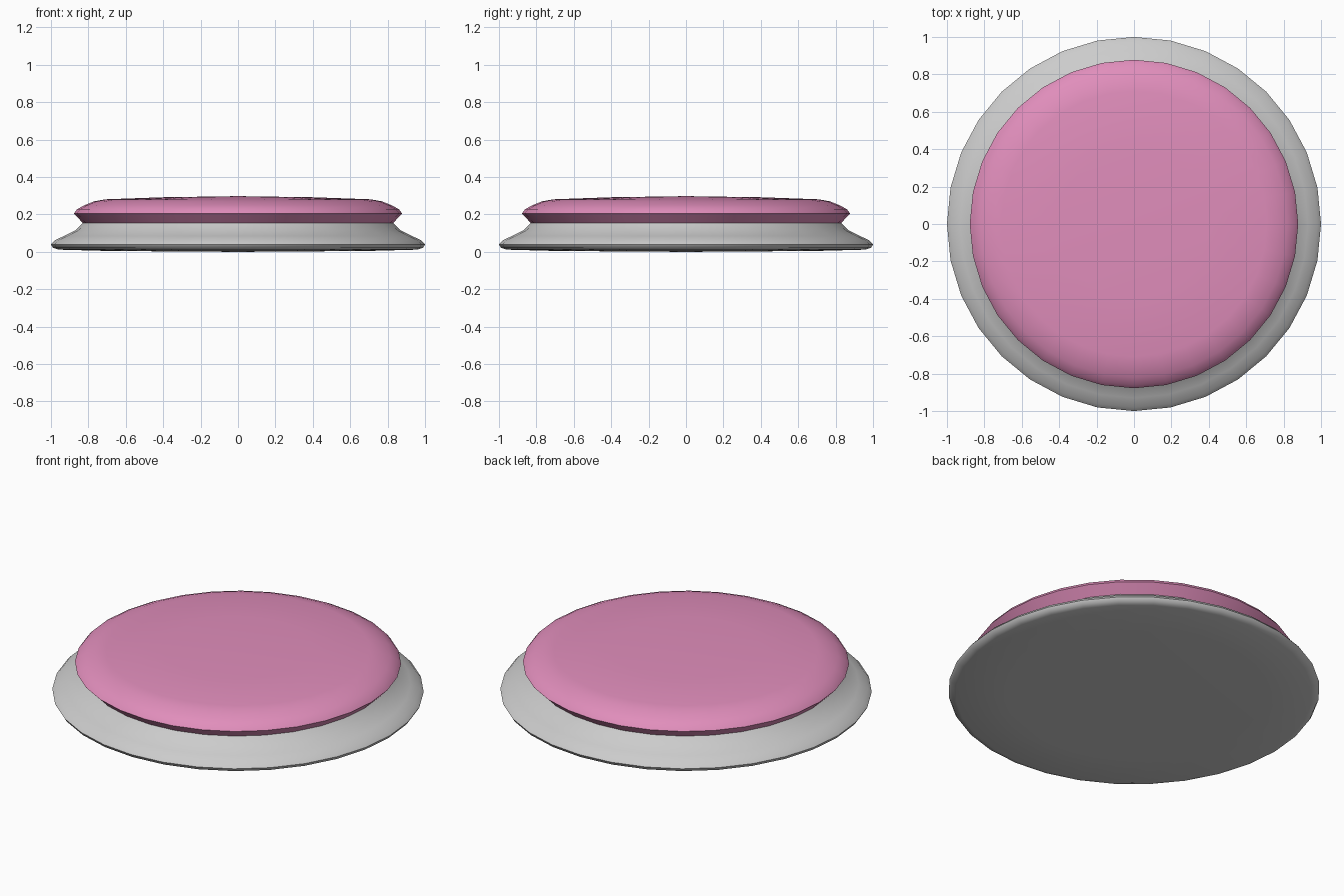
import bpy
import bmesh
from math import radians, tau

cube = bpy.data.objects.get("Cube")
if cube:
    bpy.data.objects.remove(cube, do_unlink=True)

SIDES = 32


def make_material(name, color):
    mat = bpy.data.materials.new(name)
    mat.use_nodes = True
    mat.diffuse_color = color
    mat.node_tree.nodes["Principled BSDF"].inputs["Base Color"].default_value = color
    return mat


def lathe(name, profile, mat):
    """Spin a (radius, height) profile around the z axis."""
    bm = bmesh.new()
    verts = [bm.verts.new((0, -r, z)) for r, z in profile]
    edges = [bm.edges.new(pair) for pair in zip(verts, verts[1:])]
    bmesh.ops.spin(bm, geom=verts + edges, cent=(0, 0, 0), axis=(0, 0, 1),
                   angle=tau, steps=SIDES, use_merge=False)
    bmesh.ops.remove_doubles(bm, verts=bm.verts, dist=0.0005)
    bmesh.ops.recalc_face_normals(bm, faces=bm.faces)
    mesh = bpy.data.meshes.new(name)
    bm.to_mesh(mesh)
    bm.free()
    mesh.materials.append(mat)
    obj = bpy.data.objects.new(name, mesh)
    bpy.context.collection.objects.link(obj)
    bpy.ops.object.select_all(action="DESELECT")
    obj.select_set(True)
    bpy.context.view_layer.objects.active = obj
    bpy.ops.object.shade_smooth_by_angle(angle=radians(50))
    return obj


grey = make_material("light grey", (0.6, 0.6, 0.6, 1))
pink = make_material("pink", (0.75, 0.27, 0.5, 1))

# Flared base with a rounded rim and a nearly flat underside
lathe("base", [(0, 0), (0.7, 0.005), (0.96, 0.012), (0.99, 0.022), (1, 0.04),
               (0.98, 0.062), (0.93, 0.085), (0.87, 0.115), (0.83, 0.155)], grey)

# Pillow-shaped cushion with a pointed rim and a gently domed top
lathe("cushion", [(0.83, 0.155), (0.878, 0.205), (0.86, 0.228), (0.82, 0.25),
                  (0.77, 0.27), (0.71, 0.281), (0.4, 0.292), (0, 0.298)], pink)
